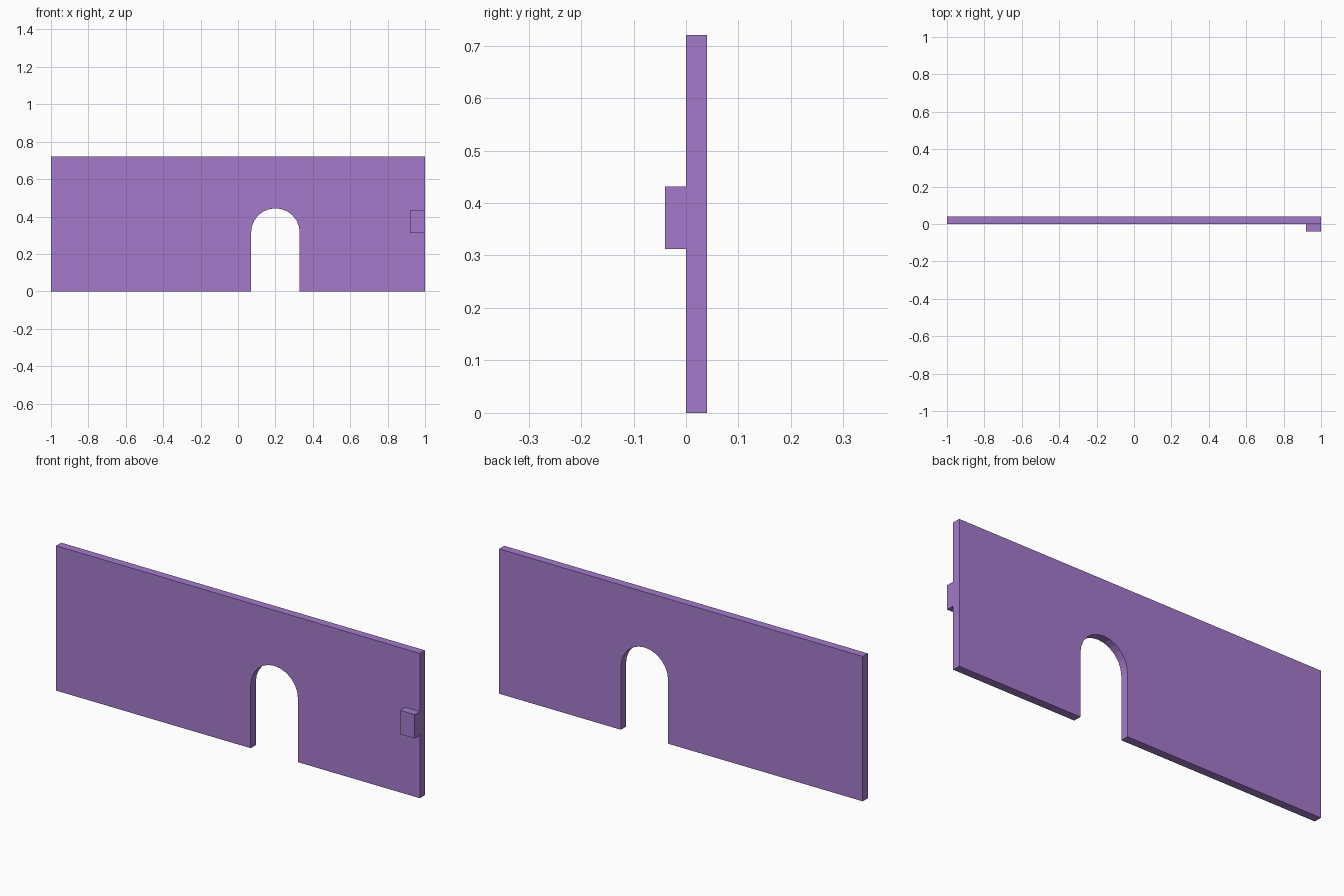
import bpy, bmesh
from math import cos, sin, pi

cube = bpy.data.objects.get("Cube")
if cube:
    bpy.data.objects.remove(cube, do_unlink=True)

# One flat purple for everything
purple = bpy.data.materials.new("purple")
purple.use_nodes = True
colour = (0.367, 0.195, 0.597, 1)
purple.diffuse_color = colour
purple.node_tree.nodes["Principled BSDF"].inputs["Base Color"].default_value = colour


def extrude_profile(name, profile, y0, y1):
    """Extrude an x-z outline from y0 to y1."""
    bm = bmesh.new()
    face = bm.faces.new([bm.verts.new((x, y0, z)) for x, z in profile])
    moved = bmesh.ops.extrude_face_region(bm, geom=[face], use_keep_orig=True)
    verts = [v for v in moved["geom"] if isinstance(v, bmesh.types.BMVert)]
    bmesh.ops.translate(bm, verts=verts, vec=(0, y1 - y0, 0))
    bmesh.ops.recalc_face_normals(bm, faces=bm.faces)
    mesh = bpy.data.meshes.new(name)
    bm.to_mesh(mesh)
    bm.free()
    mesh.materials.append(purple)
    obj = bpy.data.objects.new(name, mesh)
    bpy.context.collection.objects.link(obj)
    return obj


# Wall panel with an arched doorway in its lower edge
height, thickness = 0.72, 0.04
door_x, radius, spring, steps = 0.2, 0.13, 0.314, 12
arch = [(door_x - radius * cos(pi * i / steps), spring + radius * sin(pi * i / steps))
        for i in range(steps + 1)]
outline = ([(-1, 0), (door_x - radius, 0)] + arch +
           [(door_x + radius, 0), (1, 0), (1, height), (-1, height)])
extrude_profile("wall_panel", outline, 0, thickness)

# Small block on the front face at the left end
block = [(0.92, 0.312), (1, 0.312), (1, 0.431), (0.92, 0.431)]
extrude_profile("wall_block", block, -thickness, 0)
